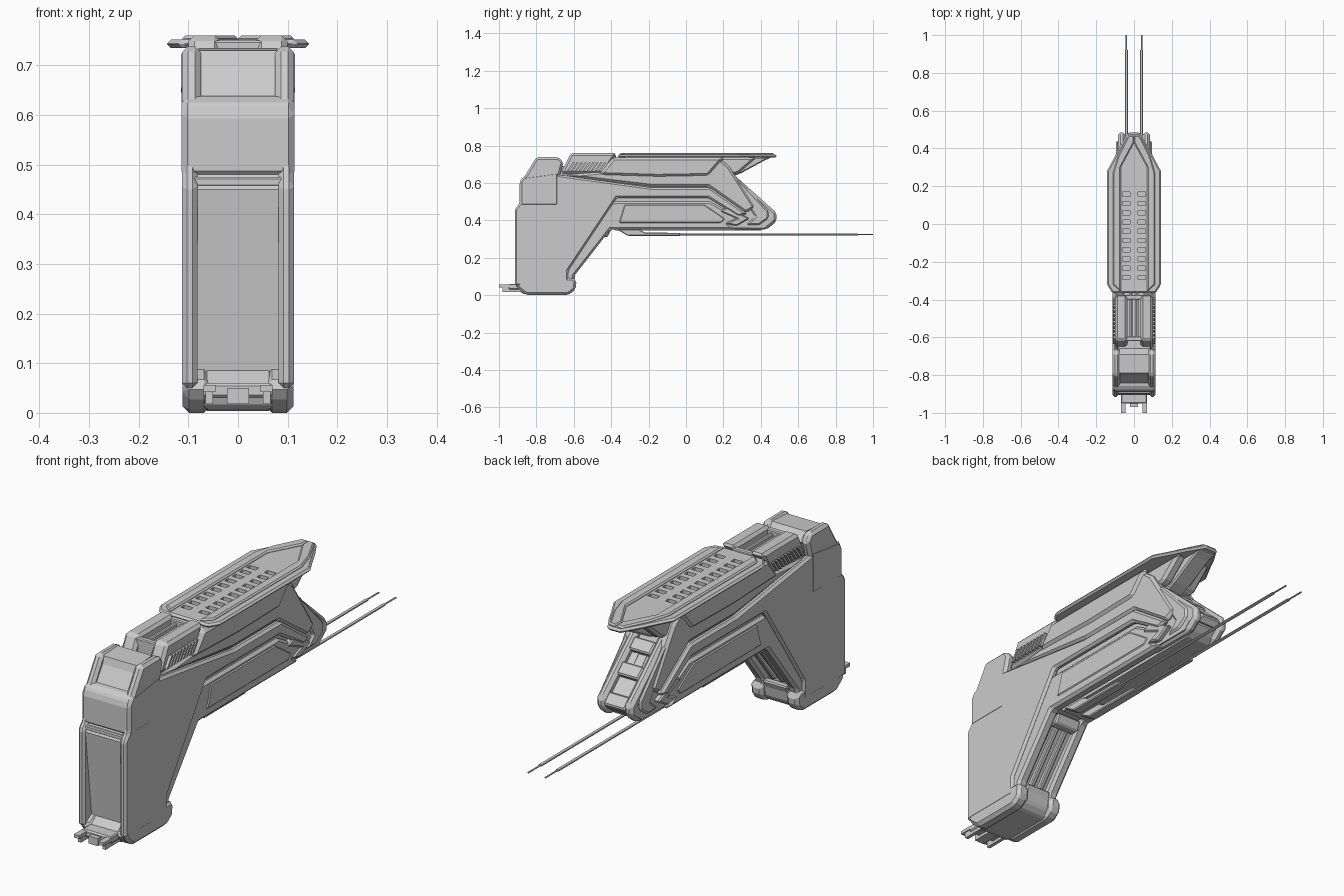
import bpy, bmesh, math
from mathutils import Vector


def finish(name, bm, bevel=0.0, mirror=False, segs=1):
    bmesh.ops.recalc_face_normals(bm, faces=bm.faces)
    me = bpy.data.meshes.new(name)
    bm.to_mesh(me)
    bm.free()
    ob = bpy.data.objects.new(name, me)
    bpy.context.collection.objects.link(ob)
    if bevel:
        m = ob.modifiers.new("Bevel", 'BEVEL')
        m.width, m.segments, m.limit_method = bevel, segs, 'ANGLE'
        m.angle_limit = math.radians(30)
    if mirror:
        m = ob.modifiers.new("Mirror", 'MIRROR')
        m.use_mirror_merge = False
    return ob


def extrude(bm, pts, vec):
    f = bm.faces.new([bm.verts.new(p) for p in pts])
    r = bmesh.ops.extrude_face_region(bm, geom=[f])
    vs = [g for g in r["geom"] if isinstance(g, bmesh.types.BMVert)]
    bmesh.ops.translate(bm, verts=vs, vec=vec)


def side_profile(name, yz, x0, x1, bevel=0.0, segs=1):
    """Side outline pushed from x0 to x1; mirrored unless it spans the centre."""
    bm = bmesh.new()
    extrude(bm, [(x0, y, z) for y, z in yz], Vector((x1 - x0, 0, 0)))
    return finish(name, bm, bevel, x0 >= 0, segs)


def top_profile(name, half, z0, z1, bevel=0.0):
    """Symmetric plan outline given by its +x half, far end to near end."""
    bm = bmesh.new()
    pts = half + [(-x, y) for x, y in reversed(half)]
    extrude(bm, [(x, y, z0) for x, y in pts], Vector((0, 0, z1 - z0)))
    return finish(name, bm, bevel)


def boxes(name, items, mirror=True, bevel=0.0):
    """items: (x0, x1, y0, y1, z0, z1, lean in y)"""
    bm = bmesh.new()
    for x0, x1, y0, y1, z0, z1, s in items:
        extrude(bm, [(x0, y0, z0), (x0, y1, z0), (x0, y1 + s, z1), (x0, y0 + s, z1)],
                Vector((x1 - x0, 0, 0)))
    return finish(name, bm, bevel, mirror)


# Inner body, slightly recessed behind the shells
side_profile("inner_body", [
    (-0.86, 0.05), (-0.905, 0.45), (-0.87, 0.5), (-0.86, 0.62), (-0.79, 0.69),
    (0.2, 0.70), (0.25, 0.61), (0.45, 0.43), (0.45, 0.39), (0.42, 0.36),
    (-0.39, 0.36), (-0.43, 0.36), (-0.635, 0.11), (-0.635, 0.02), (-0.84, 0.02)],
    -0.086, 0.086)

# Large side panels, whose rear edges form the grip rails
side_profile("side_panel", [
    (-0.915, 0.05), (-0.915, 0.46), (-0.89, 0.49), (-0.88, 0.60), (-0.80, 0.67),
    (-0.69, 0.645), (-0.18, 0.575), (0.13, 0.575), (0.33, 0.435), (0.28, 0.42),
    (0.12, 0.52), (-0.37, 0.52), (-0.63, 0.13), (-0.63, 0.05)], 0.082, 0.113, 0.01)

# Stepped rim following the underside and the front of the grip
side_profile("lower_rim", [
    (-0.60, 0.03), (-0.60, 0.10), (-0.405, 0.35), (0.27, 0.35), (0.23, 0.38),
    (0.29, 0.41), (0.13, 0.50), (-0.38, 0.50), (-0.45, 0.48), (-0.67, 0.13),
    (-0.67, 0.03)], 0.055, 0.102, 0.016)
side_profile("lower_trim", [
    (-0.36, 0.385), (-0.33, 0.485), (0.10, 0.485), (0.21, 0.41), (0.19, 0.385)],
    0.08, 0.106, 0.006)

# Upper side fairing under the cover
side_profile("upper_fairing", [
    (-0.68, 0.64), (-0.45, 0.66), (-0.38, 0.738), (0.17, 0.738), (0.23, 0.69),
    (0.30, 0.58), (0.37, 0.47), (0.32, 0.44), (0.12, 0.58), (-0.18, 0.58)],
    0.05, 0.104, 0.012)
side_profile("fairing_ridge", [
    (-0.47, 0.64), (-0.39, 0.738), (0.21, 0.738), (0.12, 0.635), (-0.15, 0.63)],
    0.08, 0.115, 0.016)

# Rear cap: solid lower block, two cheeks and a sunken back plate
side_profile("rear_cap", [
    (-0.89, 0.475), (-0.89, 0.605), (-0.87, 0.635), (-0.68, 0.66), (-0.68, 0.475)],
    -0.114, 0.114, 0.012)
side_profile("rear_cheek", [
    (-0.885, 0.60), (-0.80, 0.738), (-0.68, 0.738), (-0.655, 0.71), (-0.68, 0.62)],
    0.075, 0.113, 0.012)
side_profile("rear_cap_plate", [
    (-0.86, 0.61), (-0.80, 0.70), (-0.79, 0.73), (-0.69, 0.735), (-0.66, 0.70), (-0.68, 0.62)],
    -0.08, 0.08)
boxes("rear_band", [(-0.1, 0.1, -0.9, -0.86, 0.455, 0.475, 0)], False, 0.004)

# Vented block behind the cover, with a central channel
side_profile("rear_top_block", [
    (-0.67, 0.65), (-0.615, 0.76), (-0.37, 0.76), (-0.44, 0.65)], 0.035, 0.1, 0.012)
boxes("channel_rib", [(0.008, 0.024, -0.61, -0.37, 0.69, 0.738, 0.01)], True, 0.004)
boxes("channel_bridge", [(-0.05, 0.05, y, y + 0.025, 0.69, 0.75, 0)
                         for y in (-0.62, -0.40)], False, 0.004)
boxes("side_vent_slat", [(0.09, 0.112, -0.635 + i * 0.021, -0.624 + i * 0.021, 0.665, 0.71, 0.03)
                         for i in range(9)])

# Top cover: pointed flange with two rows of slots and raised edge rails
cover = top_profile("top_cover", [
    (0.03, 0.485), (0.075, 0.41), (0.10, 0.36), (0.143, 0.28), (0.143, -0.32),
    (0.115, -0.365)], 0.735, 0.752, 0.008)
cutter = boxes("slot_cutter", [(s * 0.02, s * 0.062, -0.295 + i * 0.049,
               -0.272 + i * 0.049, 0.738, 0.78, 0) for i in range(10) for s in (-1, 1)], False)
cutter.hide_render = True
m = cover.modifiers.new("Slots", 'BOOLEAN')
m.operation, m.object, m.solver = 'DIFFERENCE', cutter, 'EXACT'
bpy.context.view_layer.objects.active = cover
for mod in [x.name for x in cover.modifiers]:
    bpy.ops.object.modifier_apply(modifier=mod)
bpy.data.objects.remove(cutter, do_unlink=True)
bm = bmesh.new()
extrude(bm, [(0.07, -0.36, 0.74), (0.112, -0.32, 0.74), (0.112, 0.27, 0.74), (0.085, 0.36, 0.74),
             (0.03, 0.47, 0.74), (0.0, 0.47, 0.74), (0.0, 0.43, 0.74), (0.07, 0.30, 0.74)],
        Vector((0, 0, 0.02)))
finish("cover_edge_rail", bm, 0.006, True)

# Arm that carries the overhanging tip of the cover
side_profile("cover_arm", [
    (0.10, 0.738), (0.46, 0.738), (0.42, 0.72), (0.30, 0.655), (0.24, 0.63), (0.15, 0.66)],
    -0.04, 0.04, 0.006)
side_profile("cover_arm_side", [
    (0.15, 0.737), (0.38, 0.737), (0.28, 0.65), (0.22, 0.64)], 0.035, 0.085, 0.012)

# Nose cheeks either side of the slanted front channel
side_profile("nose_cheek", [
    (0.18, 0.69), (0.25, 0.65), (0.485, 0.44), (0.485, 0.395), (0.43, 0.35), (0.20, 0.352),
    (0.27, 0.43)], 0.045, 0.085, 0.014)
side_profile("nose_side_fin", [
    (0.24, 0.62), (0.28, 0.62), (0.44, 0.45), (0.44, 0.41), (0.39, 0.375), (0.32, 0.375),
    (0.37, 0.42)], 0.08, 0.096, 0.008)
side_profile("nose_chevron", [
    (0.18, 0.45), (0.22, 0.47), (0.34, 0.41), (0.27, 0.37), (0.21, 0.385), (0.27, 0.41)],
    0.08, 0.108, 0.006)

# Cross pieces inside the nose channel
for i, (y, z) in enumerate([(0.27, 0.60), (0.35, 0.525), (0.44, 0.43)]):
    side_profile("nose_crossbar_%d" % i, [
        (y - 0.02, z), (y + 0.005, z + 0.027), (y + 0.045, z - 0.012), (y + 0.02, z - 0.04)],
        -0.05, 0.05, 0.006)
boxes("nose_inner_rail", [(0.012, 0.026, 0.42, 0.45, 0.42, 0.61, -0.19)])

# Ribs down the front of the grip
side_profile("grip_front_rib", [
    (-0.46, 0.34), (-0.43, 0.34), (-0.61, 0.11), (-0.64, 0.11)], 0.012, 0.032, 0.004)
boxes("grip_front_bar", [(-0.058, 0.058, -0.64, -0.605, 0.07, 0.105, 0.015),
                         (-0.058, 0.058, -0.46, -0.42, 0.31, 0.35, 0.02)], False, 0.006)

# Grip base: narrow sole between two chamfered skirts, with a rear clip
side_profile("grip_sole", [
    (-0.90, 0.055), (-0.88, 0.01), (-0.85, 0.004), (-0.64, 0.004), (-0.61, 0.03), (-0.60, 0.09),
    (-0.86, 0.09)], -0.07, 0.07, 0.008)
side_profile("base_skirt", [
    (-0.91, 0.06), (-0.90, 0.035), (-0.855, 0.0), (-0.63, 0.0), (-0.59, 0.03), (-0.585, 0.08),
    (-0.61, 0.095), (-0.86, 0.09)], 0.055, 0.112, 0.024)
boxes("base_clip", [(-0.07, 0.07, -0.95, -0.85, 0.03, 0.06, 0)], False, 0.006)
boxes("clip_prong", [(0.045, 0.07, -1.0, -0.86, 0.042, 0.056, 0),
                     (0.05, 0.065, -0.98, -0.86, 0.018, 0.042, 0),
                     (0.0, 0.022, -0.97, -0.86, 0.018, 0.05, 0)])

# Under rail carrying the two thin rods
side_profile("rod_mount", [
    (-0.37, 0.352), (-0.31, 0.317), (-0.03, 0.317), (-0.03, 0.333), (-0.22, 0.335),
    (-0.25, 0.352)], 0.02, 0.06, 0.004)
side_profile("belly_plate", [(-0.39, 0.365), (-0.38, 0.347), (0.40, 0.347), (0.43, 0.365)],
             -0.055, 0.055)


def rod(name, rx, rz, y0, y1, n=10):
    bm = bmesh.new()
    extrude(bm, [(0.04 + rx * math.cos(i * math.tau / n), y0,
                  0.325 + rz * math.sin(i * math.tau / n)) for i in range(n)],
            Vector((0, y1 - y0, 0)))
    finish(name, bm, 0, True)


rod("rod", 0.0075, 0.005, -0.06, 0.92)
rod("rod_tip", 0.004, 0.003, 0.9, 1.0)
